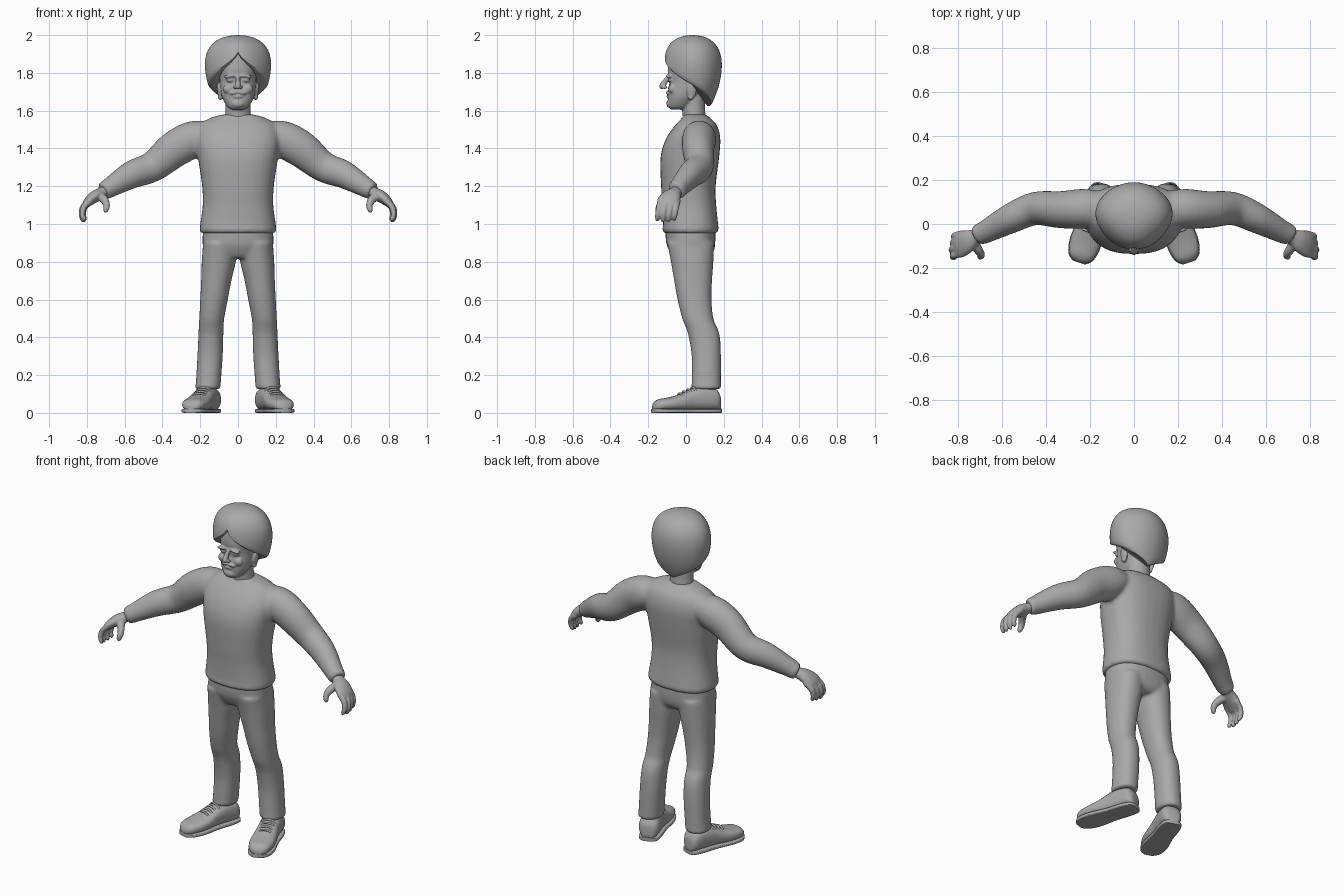
import bpy, bmesh, math
from mathutils import Vector, Matrix

if "Cube" in bpy.data.objects:
    bpy.data.objects.remove(bpy.data.objects["Cube"])

clay = bpy.data.materials.new("plain_grey")
clay.use_nodes = True
GREY = (0.4, 0.4, 0.4, 1)
clay.diffuse_color = GREY
clay.node_tree.nodes["Principled BSDF"].inputs["Base Color"].default_value = GREY


def blend(rows, steps=5):
    """Smooth curve through rows of numbers."""
    out = []
    for i in range(len(rows) - 1):
        quad = [rows[max(i - 1, 0)], rows[i], rows[i + 1], rows[min(i + 2, len(rows) - 1)]]
        for s in range(steps):
            t = s / steps
            out.append([b + t * (c - a + t * (2 * a - 5 * b + 4 * c - d + t * (3 * (b - c) + d - a))) / 2
                        for a, b, c, d in zip(*quad)])
    return out + [list(rows[-1])]


def loft(bm, rings):
    loops = [[bm.verts.new(p) for p in ring] for ring in rings]
    n = len(loops[0])
    for lo, hi in zip(loops, loops[1:]):
        for i in range(n):
            j = (i + 1) % n
            bm.faces.new((lo[i], lo[j], hi[j], hi[i]))
    bm.faces.new(loops[0][::-1])
    bm.faces.new(loops[-1])


def rounded(n=32, power=2.0):
    """Unit superellipse outline."""
    for i in range(n):
        a = math.tau * i / n
        c, s = math.cos(a), math.sin(a)
        yield (math.copysign(abs(c) ** (2 / power), c), math.copysign(abs(s) ** (2 / power), s))


def stack(bm, rows, power=2.0):
    """Horizontal sections: height, centre x, half width, front y, back y."""
    loft(bm, [[(cx + w * u, (f + b) / 2 + (b - f) / 2 * v, z) for u, v in rounded(power=power)]
              for z, cx, w, f, b in blend(rows)])


def limb(bm, rows, n=20, steps=5):
    """Sections along a path: x, y, z, radius across, radius upright."""
    rows = blend(rows, steps)
    pts = [Vector(r[:3]) for r in rows]
    rings = []
    for i, r in enumerate(rows):
        tan = (pts[min(i + 1, len(pts) - 1)] - pts[max(i - 1, 0)]).normalized()
        side = Vector((0, 1, 0)) - tan * tan.y
        side.normalize()
        up = tan.cross(side)
        rings.append([pts[i] + side * r[3] * u + up * r[4] * v for u, v in rounded(n)])
    loft(bm, rings)


def ball(bm, loc, size, tilt=0.0):
    m = Matrix.Translation(loc) @ Matrix.Rotation(tilt, 4, "Y") @ Matrix.Diagonal((*size, 1))
    bmesh.ops.create_uvsphere(bm, u_segments=20, v_segments=12, radius=1, matrix=m)


def mirror(bm):
    g = bmesh.ops.duplicate(bm, geom=bm.verts[:] + bm.edges[:] + bm.faces[:])["geom"]
    bmesh.ops.scale(bm, vec=(-1, 1, 1), verts=[v for v in g if isinstance(v, bmesh.types.BMVert)])
    bmesh.ops.reverse_faces(bm, faces=[f for f in g if isinstance(f, bmesh.types.BMFace)])


def finish(name, bm, voxel=0.0, smooth=0):
    bmesh.ops.recalc_face_normals(bm, faces=bm.faces)
    me = bpy.data.meshes.new(name)
    bm.to_mesh(me)
    bm.free()
    me.materials.append(clay)
    ob = bpy.data.objects.new(name, me)
    bpy.context.collection.objects.link(ob)
    bpy.ops.object.select_all(action="DESELECT")
    ob.select_set(True)
    bpy.context.view_layer.objects.active = ob
    bpy.ops.object.shade_smooth_by_angle(angle=math.radians(50))
    if voxel:   # weld overlapping parts into one skin
        mod = ob.modifiers.new("weld", "REMESH")
        mod.mode, mod.voxel_size, mod.use_smooth_shade = "VOXEL", voxel, True
        mod = ob.modifiers.new("soften", "SMOOTH")
        mod.factor, mod.iterations = 0.5, smooth
    return ob


# Shirt: sleeves mirrored, then torso
bm = bmesh.new()
limb(bm, [(.12, .07, 1.47, .07, .06), (.22, .07, 1.455, .09, .095), (.33, .065, 1.4, .085, .098),
          (.45, .07, 1.305, .076, .082), (.56, .025, 1.262, .068, .074),
          (.67, -.033, 1.198, .053, .055), (.70, -.046, 1.18, .05, .05), (.715, -.054, 1.172, .046, .046)])
mirror(bm)
stack(bm, [(.95, 0, .19, -.11, .155), (.965, 0, .203, -.125, .173), (1.0, 0, .2, -.122, .17),
           (1.1, 0, .187, -.125, .16), (1.2, 0, .19, -.132, .157), (1.35, 0, .212, -.135, .175),
           (1.45, 0, .225, -.107, .182), (1.52, 0, .205, -.06, .165), (1.56, 0, .15, -.022, .13),
           (1.58, 0, .08, -.015, .105)], 2.4)
finish("shirt", bm, .011, 6)

# Trousers: legs mirrored, then hips
bm = bmesh.new()
stack(bm, [(.125, .16, .06, .04, .175), (.135, .16, .067, .028, .187), (.16, .157, .066, .03, .185),
           (.3, .148, .067, .03, .185), (.4, .144, .066, .015, .18), (.45, .142, .066, 0, .166),
           (.5, .139, .066, -.02, .145), (.6, .127, .073, -.045, .135), (.7, .115, .08, -.063, .138),
           (.8, .102, .09, -.08, .145), (.9, .095, .09, -.1, .15)], 2.2)
mirror(bm)
stack(bm, [(.82, 0, .16, -.065, .12), (.85, 0, .18, -.085, .145), (.9, 0, .188, -.105, .155),
           (.98, 0, .185, -.11, .155)], 2.4)
finish("trousers", bm, .01, 5)

# Hands: palm, four curled fingers and a thumb
bm = bmesh.new()
limb(bm, [(.67, -.035, 1.19, .032, .03), (.72, -.058, 1.165, .036, .03), (.755, -.077, 1.147, .052, .032),
          (.79, -.095, 1.12, .058, .026), (.812, -.103, 1.095, .05, .016)])
for k in range(4):
    y = -.142 + .03 * k
    x, low = .815 - .005 * abs(k - 1), 1.018 + .006 * abs(k - 1.3)
    limb(bm, [(x - .03, y + .008, 1.125, .017, .017), (x + .006, y, 1.09, .016, .016),
              (x + .014, y - .007, 1.05, .0145, .0145), (x + .006, y - .01, low, .012, .012),
              (x + .003, y - .01, low - .012, .005, .005)], 12, 3)
limb(bm, [(.735, -.075, 1.15, .026, .024), (.71, -.115, 1.13, .021, .023), (.695, -.14, 1.1, .017, .018),
          (.7, -.15, 1.072, .013, .014), (.703, -.152, 1.06, .005, .005)], 12, 4)
mirror(bm)
finish("hands", bm, .0055, 3)

# Shoes, soles and laces share a splayed direction
splay = Matrix.Translation((.158, .11, 0)) @ Matrix.Rotation(math.radians(18), 4, "Z")


def shoe_part(name, rows, power):
    """Sections along the foot: distance, side shift, half width, bottom, top."""
    bm = bmesh.new()
    loft(bm, [[(cx + w * u, -d, max((lo + hi) / 2 + (hi - lo) * .5 * v, lo)) for u, v in rounded(power=power)]
              for d, cx, w, lo, hi in blend(rows)])
    bm.transform(splay)
    mirror(bm)
    finish(name, bm)


shoe_part("shoes", [(-.072, 0, .02, .015, .07), (-.066, 0, .04, .012, .1), (-.04, 0, .058, .012, .13),
                    (.03, 0, .06, .012, .14), (.09, 0, .061, .012, .125), (.15, 0, .068, .012, .098),
                    (.21, 0, .07, .012, .082), (.265, 0, .058, .012, .072), (.29, 0, .038, .014, .056),
                    (.299, 0, .015, .018, .038)], 2.5)
shoe_part("soles", [(-.076, 0, .025, 0, .022), (-.06, 0, .052, 0, .022), (0, 0, .062, 0, .022),
                    (.09, 0, .062, 0, .022), (.2, 0, .073, 0, .022), (.27, 0, .06, 0, .022),
                    (.3, 0, .03, 0, .022)], 6)
bm = bmesh.new()
for k in range(4):
    d, z = .075 + .024 * k, .132 - .0105 * k
    limb(bm, [(-.045, -d, z - .022, .006, .006), (-.02, -d - .003, z, .006, .006),
              (.02, -d - .003, z, .006, .006), (.045, -d, z - .022, .006, .006)], 8, 3)
bm.transform(splay)
mirror(bm)
finish("laces", bm)

# Head: neck, skull, ears and face welded together
bm = bmesh.new()
for s in (-1, 1):
    ball(bm, (s * .098, .03, 1.705), (.012, .026, .042), s * .15)      # ears
    ball(bm, (s * .094, .025, 1.672), (.012, .016, .017))              # ear lobes
    ball(bm, (s * .042, -.089, 1.783), (.034, .017, .009), s * .12)    # brows
    ball(bm, (s * .041, -.081, 1.762), (.022, .015, .012))             # eyelids
    ball(bm, (s * .05, -.072, 1.715), (.03, .022, .026))               # cheeks
    ball(bm, (s * .014, -.113, 1.724), (.011, .014, .01))              # nostrils
    ball(bm, (s * .02, -.096, 1.695), (.025, .012, .008), s * .2)      # moustache
limb(bm, [(0, -.088, 1.79, .008, .01), (0, -.104, 1.765, .012, .011), (0, -.119, 1.742, .016, .014),
          (0, -.128, 1.727, .014, .014), (0, -.122, 1.717, .007, .007)], 16)
ball(bm, (0, -.094, 1.675), (.026, .011, .008))                        # lower lip
ball(bm, (0, -.086, 1.637), (.034, .018, .022))                        # chin
stack(bm, [(1.52, 0, .075, -.015, .105), (1.58, 0, .068, -.018, .103), (1.62, 0, .066, -.022, .1),
           (1.7, 0, .065, -.02, .1)])
stack(bm, [(1.606, 0, .03, -.08, -.01), (1.62, 0, .055, -.092, .02), (1.66, 0, .08, -.095, .06),
           (1.7, 0, .091, -.094, .09), (1.75, 0, .096, -.088, .12), (1.78, 0, .098, -.091, .13),
           (1.82, 0, .098, -.097, .135), (1.9, 0, .085, -.09, .13)], 2.3)
finish("head", bm, .0055, 2)

# Turban: peaked front edge, low nape, fuller towards the back
PROFILE = blend([(1.6, .56), (1.66, .74), (1.74, .92), (1.83, 1.0), (1.9, .95), (1.95, .79),
                 (1.98, .56), (1.995, .3), (2.0, .03)], 8)


def girth(z):
    for (z0, r0), (z1, r1) in zip(PROFILE, PROFILE[1:]):
        if z <= z1:
            return r0 + (r1 - r0) * (z - z0) / (z1 - z0)
    return PROFILE[-1][1]


def turban_point(a, t, inset=1.0):
    """Angle from the front; t runs from the edge to the crown."""
    rim = 1.905 - .28 * (abs(a) / math.pi) ** .72
    z = rim + (2.0 - rim) * (1 - (1 - t) ** 2)
    r = girth(z) * inset
    fold = 1 + .02 * math.cos(4 * a) * math.sin(math.pi * t)
    return (.172 * r * math.sin(a) * (1 - .1 * math.cos(a)) * fold,
            .035 - .152 * r * math.cos(a) * fold, z)


bm = bmesh.new()
angles = [math.tau * i / 64 - math.pi for i in range(64)]
loft(bm, [[turban_point(a, 0, .8) for a in angles], [turban_point(a, 0, .95) for a in angles]]
     + [[turban_point(a, .02 + .98 * j / 24) for a in angles] for j in range(25)])
finish("turban", bm)
